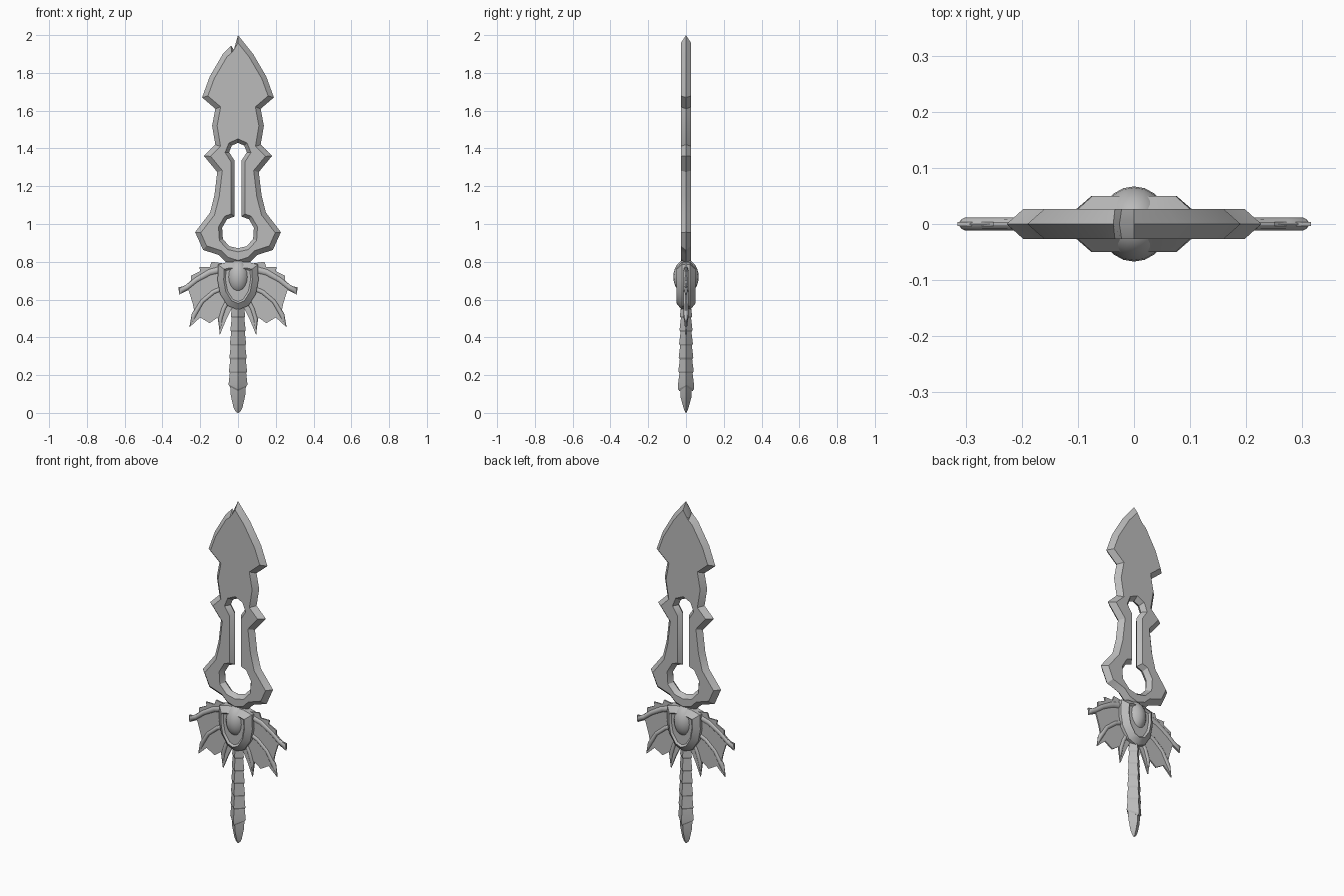
import bpy, bmesh, math
from mathutils import Vector

cube = bpy.data.objects.get("Cube")
if cube:
    bpy.data.objects.remove(cube)

GREY = (0.5, 0.5, 0.5, 1)
steel = bpy.data.materials.new("grey_metal")
steel.use_nodes = True
steel.diffuse_color = GREY
steel.node_tree.nodes["Principled BSDF"].inputs["Base Color"].default_value = GREY


def finish(name, bm, mirror=False, angle=30):
    bmesh.ops.recalc_face_normals(bm, faces=bm.faces[:])
    me = bpy.data.meshes.new(name)
    bm.to_mesh(me)
    bm.free()
    me.materials.append(steel)
    me.shade_smooth()
    me.set_sharp_from_angle(angle=math.radians(angle))
    ob = bpy.data.objects.new(name, me)
    bpy.context.collection.objects.link(ob)
    if mirror:
        ob.modifiers.new("mirror", 'MIRROR').use_mirror_merge = False
    return ob


def both_sides(half):
    """Close a right-hand outline, given top to bottom, with its mirror image."""
    return half + [(-x, z) for x, z in reversed(half) if x > 0]


def inset(loop, w):
    """Move a clockwise outline inwards by w (outwards if negative)."""
    out = []
    for i, p in enumerate(loop):
        p, a, b = Vector(p), Vector(loop[i - 1]), Vector(loop[(i + 1) % len(loop)])
        d, e = (p - a).normalized(), (b - p).normalized()
        n, m = Vector((d.y, -d.x)), Vector((e.y, -e.x))
        out.append(tuple(p + (n + m) * w / max(1 + n.dot(m), 0.4)))
    return out


def plate(name, *walls, mirror=False):
    """Symmetric plate; each wall is a list of (outline, half depth), last one capped."""
    bm = bmesh.new()
    rims = {1: [], -1: []}
    for wall in walls:
        rings = {}
        for s in (1, -1):
            rings[s] = [[bm.verts.new((x, s * y, z)) for x, z in loop] for loop, y in wall]
        chain = rings[-1][::-1] + rings[1]
        for r, q in zip(chain, chain[1:]):
            for i in range(len(r)):
                bm.faces.new((r[i - 1], r[i], q[i], q[i - 1]))
        for s in (1, -1):
            last = rings[s][-1]
            rims[s] += [bm.edges.get((last[i - 1], last[i])) for i in range(len(last))]
    for s in (1, -1):
        bmesh.ops.triangle_fill(bm, edges=rims[s], use_beauty=True, normal=(0, s, 0))
    bmesh.ops.remove_doubles(bm, verts=bm.verts[:], dist=0.0001)
    return finish(name, bm, mirror)


def tube(name, path, sides=8, skew=None, mirror=False, angle=50):
    """Loft along (x, z, half width, half depth); skew slides the ridges down."""
    bm = bmesh.new()
    rings = []
    for i, (x, z, w, d) in enumerate(path):
        a, b = path[max(i - 1, 0)], path[min(i + 1, len(path) - 1)]
        t = Vector((b[0] - a[0], b[1] - a[1])).normalized()
        ring = []
        for k in range(sides):
            c, s = math.cos(math.tau * k / sides), math.sin(math.tau * k / sides)
            slide = abs(s) * (skew[i] if skew else 0)
            ring.append(bm.verts.new((x - t.y * w * c + t.x * slide, d * s,
                                      z + t.x * w * c + t.y * slide)))
        rings.append(ring)
    for r, q in zip(rings, rings[1:]):
        for k in range(sides):
            bm.faces.new((r[k - 1], r[k], q[k], q[k - 1]))
    bm.faces.new(rings[0])
    bm.faces.new(rings[-1])
    return finish(name, bm, mirror, angle)


# Blade: bevelled plate with a keyhole slot and a nick beside the tip
edge = both_sides([(0, 2), (0.08, 1.9), (0.15, 1.78), (0.19, 1.67), (0.12, 1.61),
                   (0.137, 1.52), (0.12, 1.42), (0.18, 1.36), (0.11, 1.275),
                   (0.125, 1.15), (0.148, 1.06), (0.227, 0.957), (0.185, 0.863),
                   (0.1, 0.835), (0.065, 0.8), (0, 0.78)])
flat = inset(edge, 0.026)
edge += [(-0.037, 1.945), (-0.026, 1.905)]
flat += [(-0.034, 1.906), (-0.022, 1.922)]
hole = both_sides([(0, 1.43), (0.033, 1.415), (0.047, 1.38), (0.018, 1.335), (0.018, 1.04),
                   (0.058, 1.025), (0.084, 0.98), (0.08, 0.92), (0.045, 0.882), (0, 0.872)])
plate("blade", [(edge, 0), (flat, 0.027)], [(hole, 0), (inset(hole, -0.019), 0.027)])

# Guard: domed shield with a recessed bed
shield = both_sides([(0, 0.8), (0.05, 0.8), (0.105, 0.785), (0.108, 0.7),
                     (0.095, 0.63), (0.055, 0.567), (0, 0.545)])
plate("guard_shield", [(shield, 0.022), (inset(shield, 0.032), 0.05),
                       (inset(shield, 0.042), 0.04)])

# Oval gem showing on both faces
bm = bmesh.new()
bmesh.ops.create_uvsphere(bm, u_segments=20, v_segments=12, radius=1)
for v in bm.verts:
    v.co = (v.co.x * 0.062, v.co.y * 0.067, 0.72 + v.co.z * 0.092)
finish("gem", bm)

# Wings: thin membrane with spiked top edge, and three clawed bones
membrane = [(0.07, 0.79), (0.14, 0.8), (0.15, 0.772), (0.205, 0.772), (0.2, 0.75),
            (0.25, 0.725), (0.25, 0.70), (0.28, 0.672), (0.315, 0.665), (0.312, 0.625),
            (0.262, 0.65), (0.24, 0.58), (0.228, 0.52), (0.255, 0.455), (0.2, 0.505),
            (0.15, 0.475), (0.108, 0.505), (0.095, 0.415), (0.06, 0.5), (0.03, 0.56)]
plate("wing_membrane", [(membrane, 0.004)], mirror=True)
bones = {
    "upper": [(0.07, 0.765, 0.02), (0.15, 0.745, 0.018), (0.22, 0.705, 0.015),
              (0.27, 0.665, 0.014), (0.3, 0.65, 0.016), (0.312, 0.63, 0.002)],
    "middle": [(0.07, 0.665, 0.014), (0.13, 0.64, 0.013), (0.19, 0.59, 0.012),
               (0.232, 0.52, 0.014), (0.256, 0.456, 0.001)],
    "lower": [(0.05, 0.6, 0.013), (0.075, 0.555, 0.012), (0.093, 0.5, 0.012),
              (0.096, 0.416, 0.001)]}
for label, pts in bones.items():
    tube(label + "_wing_bone", [(x, z, w, min(w, 0.012)) for x, z, w in pts], mirror=True)

# Grip: diamond section in overlapping, slowly widening tiers
grip = []
for i in range(6):
    top = 0.575 - 0.073 * i
    w = 0.031 + 0.0025 * i
    grip += [(0, top, w, w * 0.8), (0, top - 0.063, w + 0.007, (w + 0.007) * 0.85)]
grip += [(0, 0.15, 0.05, 0.042), (0, 0.14, 0.044, 0.034)]
tube("grip", grip, sides=4, skew=[0] * 12 + [0.025, 0.025], angle=20)

# Pommel: tapered diamond point
tube("pommel", [(0, 0.145, 0.042, 0.03), (0, 0.09, 0.038, 0.028),
                (0, 0.03, 0.024, 0.014), (0, 0.01, 0.014, 0.007), (0, 0, 0.003, 0.002)],
     sides=4, skew=[0.025, 0.01, 0, 0, 0], angle=20)
